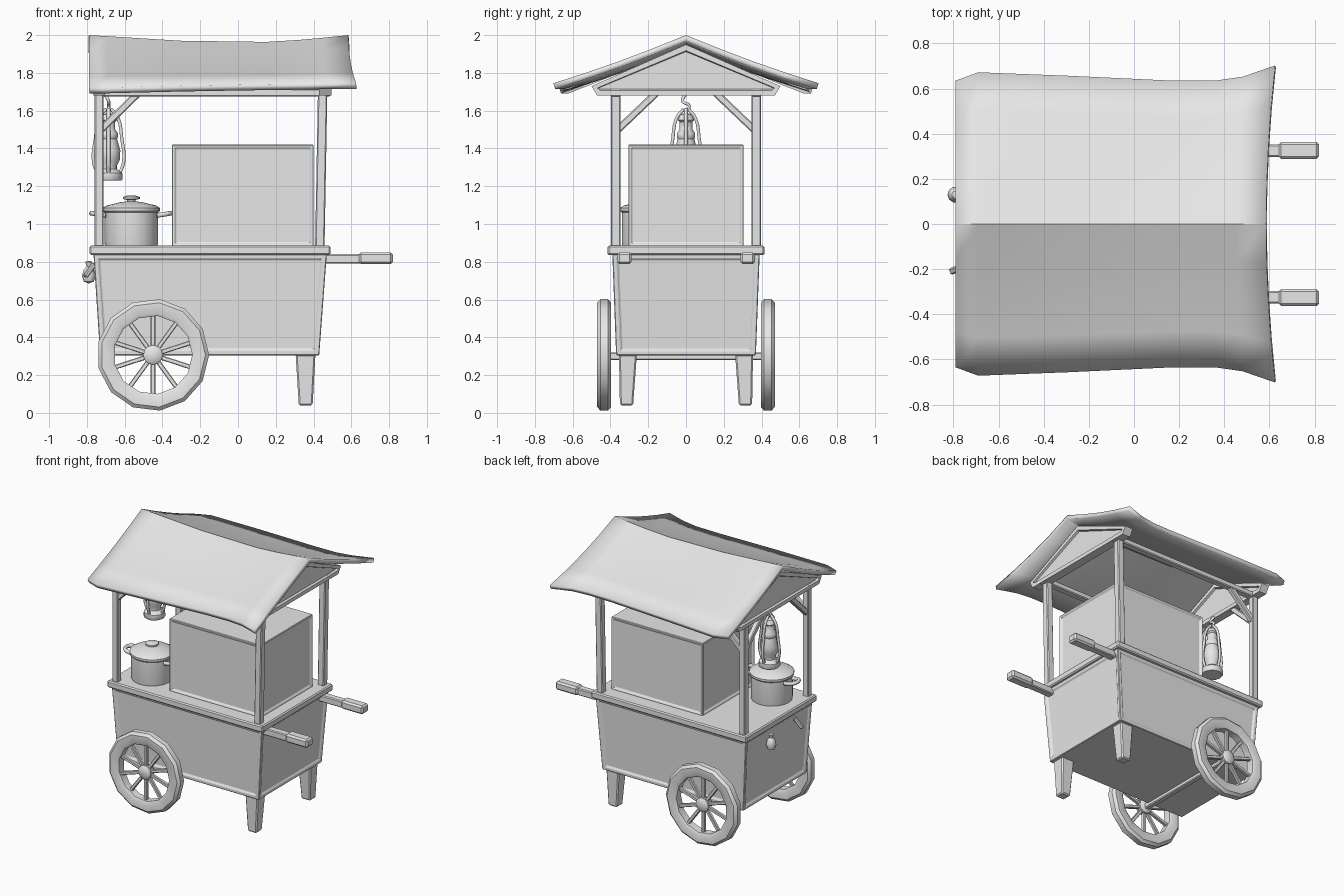
import bpy, bmesh, math
from mathutils import Vector, Matrix

cube = bpy.data.objects.get("Cube")
if cube:
    bpy.data.objects.remove(cube, do_unlink=True)

GREY = (0.8, 0.8, 0.8, 1)
mat = bpy.data.materials.new("plain_grey")
mat.use_nodes = True
mat.diffuse_color = GREY
mat.node_tree.nodes["Principled BSDF"].inputs["Base Color"].default_value = GREY


def finish(name, bm, bevel=0.0, smooth=False, recalc=True):
    if recalc:
        bmesh.ops.recalc_face_normals(bm, faces=bm.faces[:])
    mesh = bpy.data.meshes.new(name)
    bm.to_mesh(mesh)
    bm.free()
    mesh.materials.append(mat)
    ob = bpy.data.objects.new(name, mesh)
    bpy.context.collection.objects.link(ob)
    if bevel:
        mod = ob.modifiers.new("soft_edges", "BEVEL")
        mod.width = bevel
        mod.segments = 1
        mod.limit_method = "ANGLE"
    if smooth:
        bpy.ops.object.select_all(action="DESELECT")
        ob.select_set(True)
        bpy.context.view_layer.objects.active = ob
        bpy.ops.object.shade_smooth_by_angle(angle=math.radians(40))
    return ob


def block(name, low, high, bevel=0.008, frame=0.0, depth=0.01, top=False):
    """Tapered box from a low and a high (x0, x1, y0, y1, z), with optional framed sides."""
    bm = bmesh.new()
    rings = []
    for x0, x1, y0, y1, z in (low, high):
        rings.append([bm.verts.new(p) for p in
                      ((x0, y0, z), (x1, y0, z), (x1, y1, z), (x0, y1, z))])
    a, b = rings
    bm.faces.new(a[::-1])
    lid = bm.faces.new(b)
    sides = [bm.faces.new((a[i], a[i - 3], b[i - 3], b[i])) for i in range(4)]
    bmesh.ops.recalc_face_normals(bm, faces=bm.faces[:])
    if frame:
        bmesh.ops.inset_individual(bm, faces=sides + ([lid] if top else []),
                                   thickness=frame, depth=0)
        picked = sides + ([lid] if top else [])
        bmesh.ops.inset_individual(bm, faces=picked, thickness=depth, depth=-depth)
    return finish(name, bm, bevel if not frame else 0.004)


def beam(name, a, b, w, h, bevel=0.006, taper=1.0):
    """Square bar between two points."""
    a, b = Vector(a), Vector(b)
    d = b - a
    bm = bmesh.new()
    bmesh.ops.create_cube(bm, size=1)
    for v in bm.verts:
        k = taper if v.co.z > 0 else 1.0
        v.co = Vector((v.co.x * w * k, v.co.y * h * k, v.co.z * d.length))
    bm.transform(Matrix.Translation((a + b) / 2) @ d.to_track_quat("Z", "Y").to_matrix().to_4x4())
    return finish(name, bm, bevel)


def lathe(name, profile, centre, sides=16, closed=False, axle=False):
    """Turn a (radius, height) profile around z, or around y for wheels."""
    bm = bmesh.new()
    rings = [[bm.verts.new((r * math.cos(t), r * math.sin(t), h))
              for t in (math.tau * i / sides for i in range(sides))] for r, h in profile]
    pairs = list(zip(rings, rings[1:])) + ([(rings[-1], rings[0])] if closed else [])
    for lo, hi in pairs:
        for i in range(sides):
            bm.faces.new((lo[i - 1], lo[i], hi[i], hi[i - 1]))
    bmesh.ops.remove_doubles(bm, verts=bm.verts[:], dist=1e-5)
    if axle:
        bm.transform(Matrix.Rotation(math.pi / 2, 4, "X"))
    bm.transform(Matrix.Translation(centre))
    return finish(name, bm, smooth=True)


def wire(name, points, radius):
    """Round wire through points."""
    curve = bpy.data.curves.new(name, "CURVE")
    curve.dimensions = "3D"
    curve.bevel_depth = radius
    curve.bevel_resolution = 1
    curve.resolution_u = 4
    curve.use_fill_caps = True
    sp = curve.splines.new("BEZIER")
    sp.bezier_points.add(len(points) - 1)
    for bp, p in zip(sp.bezier_points, points):
        bp.co = p
        bp.handle_left_type = bp.handle_right_type = "AUTO"
    curve.materials.append(mat)
    ob = bpy.data.objects.new(name, curve)
    bpy.context.collection.objects.link(ob)


# Cart body, counter and cabinet
block("cart_body", (-0.73, 0.43, -0.37, 0.37, 0.305), (-0.765, 0.47, -0.39, 0.39, 0.84), frame=0.035)
block("counter", (-0.785, 0.49, -0.415, 0.415, 0.835), (-0.785, 0.49, -0.415, 0.415, 0.885))
block("cabinet", (-0.35, 0.4, -0.305, 0.305, 0.88), (-0.35, 0.4, -0.305, 0.305, 1.42), frame=0.02)

# Legs, push handles, posts and braces, mirrored front to back
for s, side in ((-1, "front"), (1, "back")):
    def span(a, b):
        return tuple(sorted((s * a, s * b)))
    block(side + "_leg", (0.322, 0.395, *span(0.28, 0.35), 0.04),
          (0.305, 0.41, *span(0.26, 0.355), 0.31))
    beam(side + "_handle", (0.44, s * 0.325, 0.815), (0.66, s * 0.325, 0.815), 0.055, 0.05)
    block(side + "_grip", (0.64, 0.82, *span(0.288, 0.364), 0.788),
          (0.64, 0.82, *span(0.288, 0.364), 0.85), bevel=0.012)
    beam(side + "_right_post", (-0.735, s * 0.372, 0.87), (-0.735, s * 0.372, 1.7), 0.048, 0.048)
    beam(side + "_left_post", (0.433, s * 0.372, 0.87), (0.448, s * 0.372, 1.7), 0.05, 0.05)
    beam(side + "_top_rail", (-0.76, s * 0.372, 1.695), (0.49, s * 0.372, 1.695), 0.05, 0.04)
    beam(side + "_long_brace", (-0.725, s * 0.372, 1.5), (-0.52, s * 0.372, 1.7), 0.038, 0.038)
    beam(side + "_cross_brace", (-0.735, s * 0.36, 1.5), (-0.735, s * 0.15, 1.7), 0.038, 0.038)

# Wheels with hub and spokes
for s, side in ((-1, "front"), (1, "back")):
    hub = Vector((-0.45, s * 0.433, 0.307))
    lathe(side + "_wheel_rim", [(0.208, -0.028), (0.222, -0.037), (0.278, -0.037), (0.297, -0.02),
                                (0.297, 0.02), (0.278, 0.037), (0.222, 0.037), (0.208, 0.028)],
          hub, sides=13, closed=True, axle=True)
    lathe(side + "_wheel_hub", [(0, -0.035), (0.035, -0.035), (0.052, -0.022), (0.052, 0.022),
                                (0.035, 0.035), (0, 0.035)], hub, sides=12, axle=True)
    for i in range(10):
        t = math.tau * (i + 0.5) / 10
        ray = Vector((math.cos(t), 0, math.sin(t)))
        beam(f"{side}_spoke_{i + 1}", hub + ray * 0.04, hub + ray * 0.222, 0.024, 0.024, 0.004)
beam("axle", (-0.45, -0.43, 0.3), (-0.45, 0.43, 0.3), 0.04, 0.04)

# Gable ends with recessed panels
for name, x0, x1 in (("right_gable", -0.765, -0.705), ("left_gable", 0.43, 0.495)):
    half = [(0.47, 1.68), (0.5, 1.73), (0, 1.95), (-0.5, 1.73), (-0.47, 1.68)]
    bm = bmesh.new()
    ends = [[bm.verts.new((x, y, z)) for y, z in half] for x in (x0, x1)]
    caps = [bm.faces.new(e) for e in ends]
    for i in range(len(half)):
        bm.faces.new((ends[0][i - 1], ends[0][i], ends[1][i], ends[1][i - 1]))
    bmesh.ops.recalc_face_normals(bm, faces=bm.faces[:])
    bmesh.ops.inset_individual(bm, faces=caps, thickness=0.032, depth=0)
    bmesh.ops.inset_individual(bm, faces=caps, thickness=0.006, depth=-0.015)
    finish(name, bm)

# Sagging cloth-like roof: ridge x, eave x, eave y, ridge z, eave z
stations = [(-0.79, -0.79, 0.635, 2.0, 1.72), (-0.69, -0.69, 0.672, 1.994, 1.722),
            (-0.3, -0.3, 0.657, 1.97, 1.732), (0.15, 0.17, 0.635, 1.964, 1.74),
            (0.33, 0.36, 0.635, 1.975, 1.742), (0.45, 0.48, 0.652, 1.986, 1.745),
            (0.585, 0.625, 0.702, 2.0, 1.745)]
bm = bmesh.new()
rows = []
for rx, ex, ey, rz, ez in stations:
    row = []
    for j in range(-4, 5):
        t = abs(j) / 4
        row.append(bm.verts.new((rx + (ex - rx) * t * t, ey * j / 4,
                                 rz + (ez - rz) * t - 0.01 * math.sin(math.pi * t))))
    rows.append(row)
for r, q in zip(rows, rows[1:]):
    for j in range(8):
        bm.faces.new((r[j], q[j], q[j + 1], r[j + 1]))
roof = finish("roof", bm, smooth=True, recalc=False)
shell = roof.modifiers.new("thickness", "SOLIDIFY")
shell.thickness = 0.032
shell.offset = -1

# Cooking pot with lid and side handles
px, py = -0.565, -0.2
lathe("pot", [(0, 0.88), (0.138, 0.88), (0.142, 0.9), (0.142, 1.06), (0.152, 1.07), (0.152, 1.085),
              (0.13, 1.098), (0.06, 1.115), (0.022, 1.12), (0.022, 1.128), (0.045, 1.132),
              (0.045, 1.143), (0.025, 1.15), (0, 1.15)], (px, py, 0), sides=18)
for s, side in ((-1, "right"), (1, "left")):
    wire(side + "_pot_handle", [(px + s * 0.135, py - 0.05, 1.045), (px + s * 0.198, py - 0.035, 1.055),
                                (px + s * 0.198, py + 0.035, 1.055), (px + s * 0.135, py + 0.05, 1.045)], 0.014)

# Hanging lantern with cage and hook
lx = -0.685
lathe("lantern", [(0, 1.23), (0.068, 1.23), (0.075, 1.24), (0.072, 1.27), (0.045, 1.29), (0.045, 1.31),
                  (0.06, 1.34), (0.062, 1.39), (0.045, 1.45), (0.05, 1.46), (0.05, 1.48), (0.035, 1.5),
                  (0.035, 1.54), (0.045, 1.55), (0.03, 1.58), (0, 1.59)], (lx, 0, 0), sides=14)
for i in range(4):
    c, s = math.cos(math.pi * i / 2), math.sin(math.pi * i / 2)
    wire(f"lantern_guard_{i + 1}", [(lx + r * c, r * s, z) for r, z in
                                    ((0.055, 1.26), (0.08, 1.33), (0.07, 1.45), (0.05, 1.56), (0.012, 1.61))], 0.01)
wire("lantern_hook", [(lx, 0, 1.6), (lx, 0.018, 1.625), (lx, -0.018, 1.65), (lx - 0.02, 0, 1.69)], 0.009)

# Small pouch and hook hung on the end panel
lathe("hanging_pouch", [(0, 0.685), (0.026, 0.695), (0.036, 0.725), (0.026, 0.76), (0.012, 0.775),
                        (0.018, 0.8), (0, 0.805)], (-0.79, 0.13, 0), sides=10)
beam("end_hook", (-0.76, -0.19, 0.79), (-0.81, -0.21, 0.72), 0.03, 0.025)
